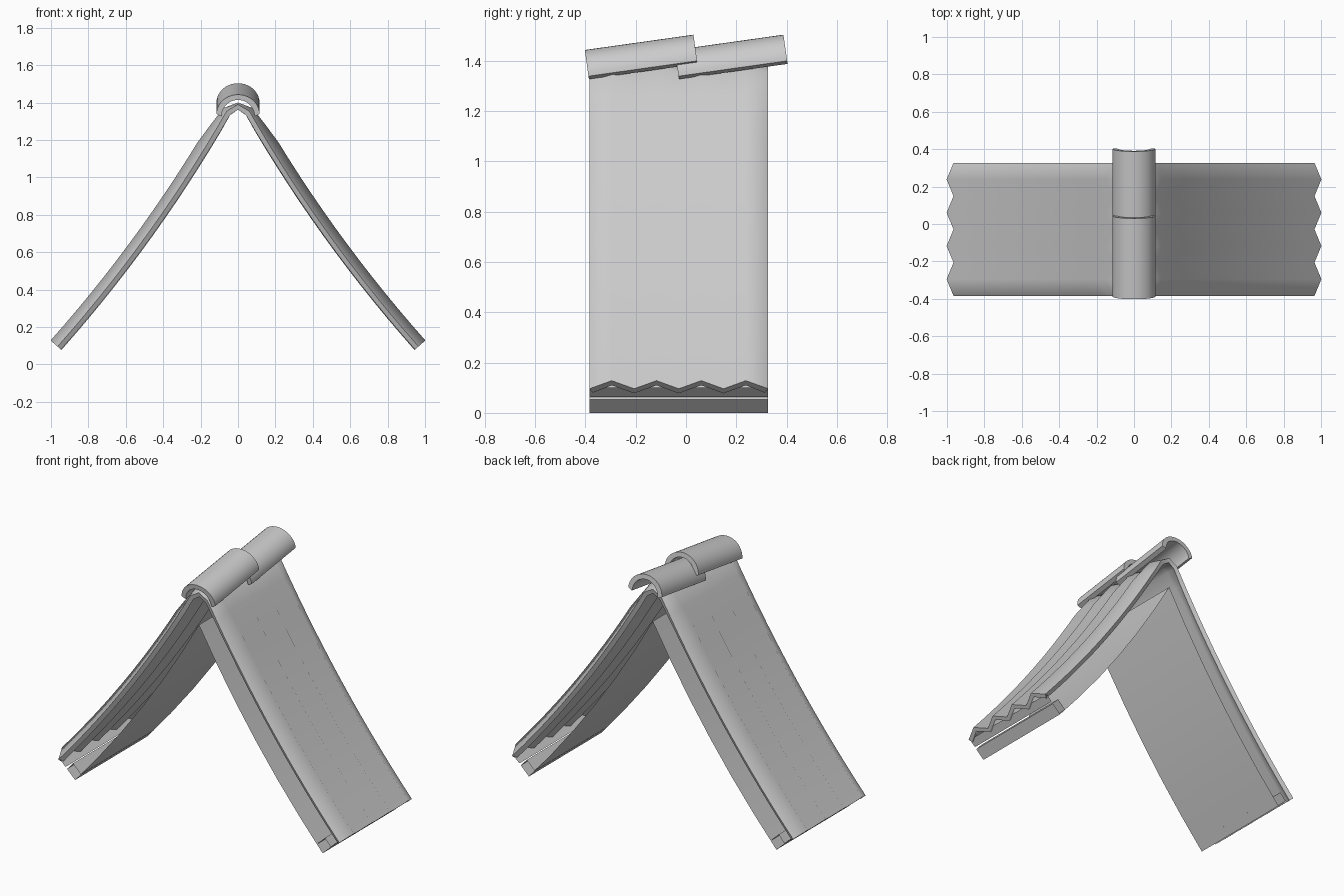
import bpy, bmesh, math
from mathutils import Vector, Matrix

if "Cube" in bpy.data.objects:
    bpy.data.objects.remove(bpy.data.objects["Cube"], do_unlink=True)

grey = bpy.data.materials.new("roof_grey")
grey.use_nodes = True
grey.diffuse_color = (0.6, 0.6, 0.6, 1)
grey.node_tree.nodes["Principled BSDF"].inputs["Base Color"].default_value = (0.6, 0.6, 0.6, 1)

FRONT, BACK = -0.384, 0.327
CRESTS = 4


def curve(a, c, b, n):
    """Quadratic curve from a to b pulled towards c, in the x-z plane."""
    a, c, b = Vector(a), Vector(c), Vector(b)
    return [a * (1 - t) ** 2 + c * 2 * t * (1 - t) + b * t * t
            for t in (i / n for i in range(n + 1))]


def grid_object(name, rows, closed=False, thickness=0, angle=70):
    """Skin rows of points with quads, then optionally thicken inwards."""
    bm = bmesh.new()
    vs = [[bm.verts.new(p) for p in row] for row in rows]
    n = len(rows[0])
    for r, s in zip(vs, vs[1:]):
        for j in range(n if closed else n - 1):
            k = (j + 1) % n
            bm.faces.new((r[j], r[k], s[k], s[j]))
    if closed:
        bm.faces.new(vs[0])
        bm.faces.new(vs[-1])
        bmesh.ops.recalc_face_normals(bm, faces=bm.faces)
    else:
        # Open sheets face upwards
        bm.normal_update()
        if sum(f.normal.z for f in bm.faces) < 0:
            bmesh.ops.reverse_faces(bm, faces=bm.faces)
    mesh = bpy.data.meshes.new(name)
    bm.to_mesh(mesh)
    bm.free()
    ob = bpy.data.objects.new(name, mesh)
    bpy.context.collection.objects.link(ob)
    mesh.materials.append(grey)
    bpy.ops.object.select_all(action='DESELECT')
    ob.select_set(True)
    bpy.context.view_layer.objects.active = ob
    if thickness:
        mod = ob.modifiers.new("thickness", 'SOLIDIFY')
        mod.thickness = thickness
        mod.offset = -1
        bpy.ops.object.modifier_apply(modifier=mod.name)
    bpy.ops.object.shade_smooth_by_angle(angle=math.radians(angle))
    return ob


def sheet(name, profile, angle=40):
    """Thin sheet running the full depth of the roof."""
    return grid_object(name, [[(x, y, z) for y in (FRONT, BACK)] for x, z in profile],
                       angle=angle)


# Corrugated covering: zigzag across the depth, fading out at the ridge
half = curve((0.965, 0.096), (0.447, 0.68), (0.06, 1.355), 14)
path = half + [Vector((0, 1.39))] + [Vector((-p.x, p.y)) for p in reversed(half)]
rows = []
for i, p in enumerate(path):
    d = path[min(i + 1, len(path) - 1)] - path[max(i - 1, 0)]
    normal = Vector((d.y, -d.x)).normalized()
    height = 0.049 * min(1, 0.2 + abs(p.x) / 0.2)
    row = []
    for j in range(2 * CRESTS + 1):
        q = p + normal * height * (j % 2)
        row.append((q.x, FRONT + (BACK - FRONT) * j / (2 * CRESTS), q.y))
    rows.append(row)
grid_object("corrugated_covering", rows, thickness=0.028)

# Inner lining, both slopes meeting at the ridge
lining = curve((0.85, 0), (0.36, 0.55), (0, 1.19), 6)
sheet("inner_lining", [*lining, *[(-p.x, p.y) for p in reversed(lining[:-1])]])

# Eaves: open-ended square batten and a narrow closing strip
for side, s in (("left", 1), ("right", -1)):
    batten = [(0.85, 0), (0.905, 0.054), (0.865, 0.099), (0.81, 0.045)]
    sheet(side + "_eaves_batten", [(s * x, z) for x, z in batten], angle=30)
    sheet(side + "_eaves_strip", [(s * 0.915, 0.064), (s * 0.955, 0.1)])

# Overlapping half-round ridge tiles, tipped up towards the back
arc = [math.pi * i / 20 for i in range(21)]
section = [(0.115 * math.cos(a), 0.012 + 0.105 * math.sin(a)) for a in arc]
section += [(0.088 * math.cos(a), 0.088 * math.sin(a)) for a in reversed(arc)]
for name, y in (("front_ridge_tile", -0.386), ("back_ridge_tile", -0.028)):
    tile = grid_object(name, [[(x, d, z) for x, z in section] for d in (0, 0.436)],
                       closed=True, angle=40)
    tile.data.transform(Matrix.Translation((0, y, 1.327)) @ Matrix.Rotation(math.radians(8), 4, 'X'))
